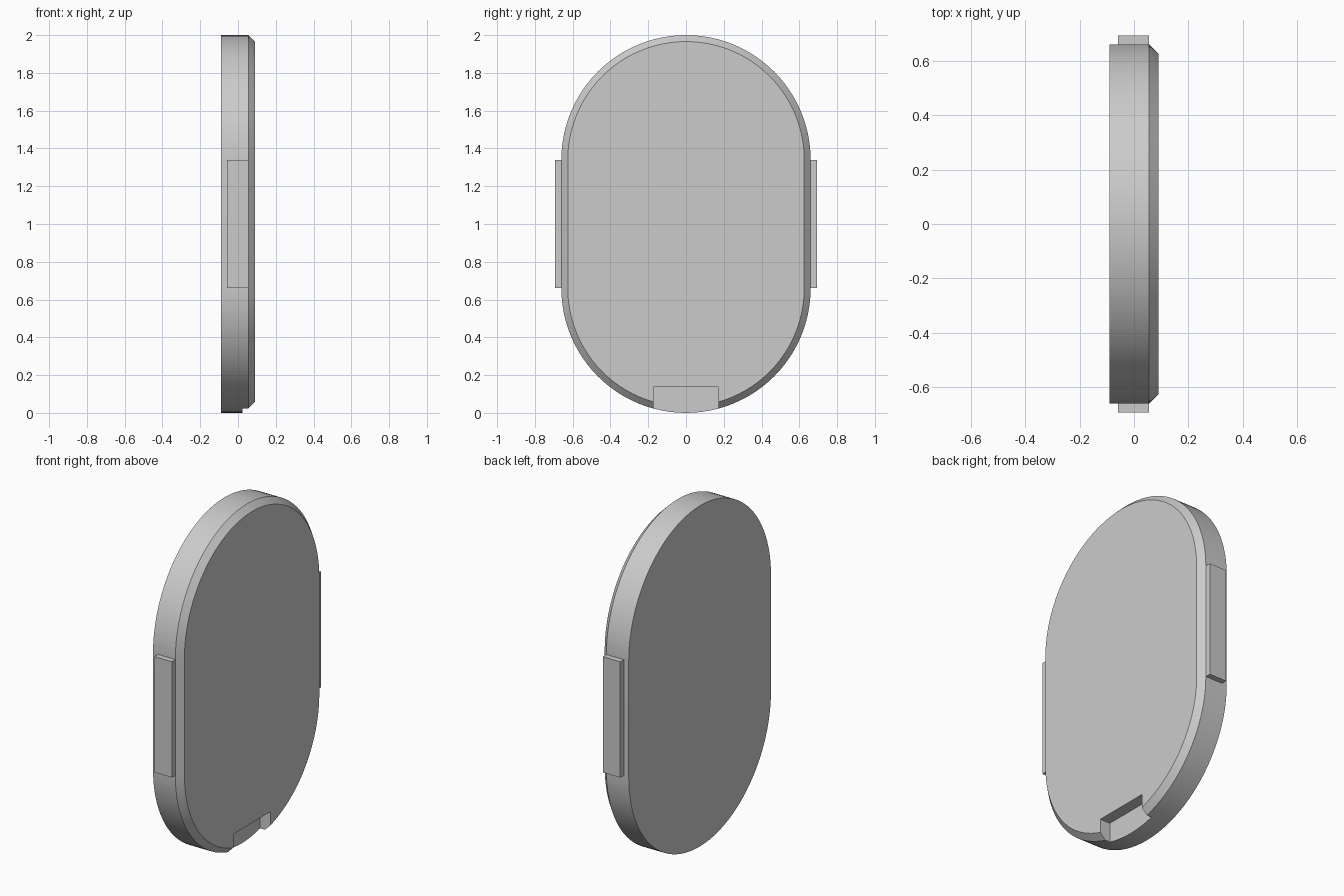
import bpy, bmesh
from math import sin, cos, pi, radians

if "Cube" in bpy.data.objects:
    bpy.data.objects.remove(bpy.data.objects["Cube"])

R, LOW, HIGH = 0.66, 0.66, 1.34    # end radius and arc centre heights
BACK, RIM, FRONT = -0.09, 0.055, 0.09
CHAMFER = 0.034
SEG = 48


def finish(name, bm):
    bmesh.ops.recalc_face_normals(bm, faces=bm.faces)
    mesh = bpy.data.meshes.new(name)
    bm.to_mesh(mesh)
    bm.free()
    ob = bpy.data.objects.new(name, mesh)
    bpy.context.collection.objects.link(ob)
    return ob


def outline(bm, x, r):
    """Rounded-end outline in the YZ plane."""
    pts = []
    for centre, start in ((HIGH, 0), (LOW, pi)):
        for i in range(SEG + 1):
            a = start + pi * i / SEG
            pts.append(bm.verts.new((x, r * cos(a), centre + r * sin(a))))
    return pts


def box(name, lo, hi):
    bm = bmesh.new()
    bmesh.ops.create_cube(bm, size=1)
    for v in bm.verts:
        v.co = [(a + b) / 2 + c * (b - a) for a, b, c in zip(lo, hi, v.co)]
    return finish(name, bm)


# Main plate: flat back, straight rim, chamfered front
bm = bmesh.new()
rings = [outline(bm, BACK, R), outline(bm, RIM, R), outline(bm, FRONT, R - CHAMFER)]
for a, b in zip(rings, rings[1:]):
    for i in range(len(a)):
        j = (i + 1) % len(a)
        bm.faces.new((a[i], a[j], b[j], b[i]))
bm.faces.new(rings[0])
bm.faces.new(rings[-1])
plate = finish("plate", bm)

# Pry notch at the bottom of the front
cutter = box("notch_cutter", (0.023, -0.172, -0.1), (0.2, 0.172, 0.138))
cutter.hide_render = True
cutter.hide_set(True)
mod = plate.modifiers.new("notch", 'BOOLEAN')
mod.operation = 'DIFFERENCE'
mod.solver = 'EXACT'
mod.object = cutter
bpy.context.view_layer.objects.active = plate
plate.select_set(True)
bpy.ops.object.modifier_apply(modifier=mod.name)
bpy.ops.object.shade_smooth_by_angle(angle=radians(30))
bpy.data.objects.remove(cutter)

# Side tabs
for side, s in (("left", -1), ("right", 1)):
    y0, y1 = sorted((s * 0.64, s * 0.693))
    box(side + "_side_tab", (-0.058, y0, LOW), (RIM, y1, HIGH))
